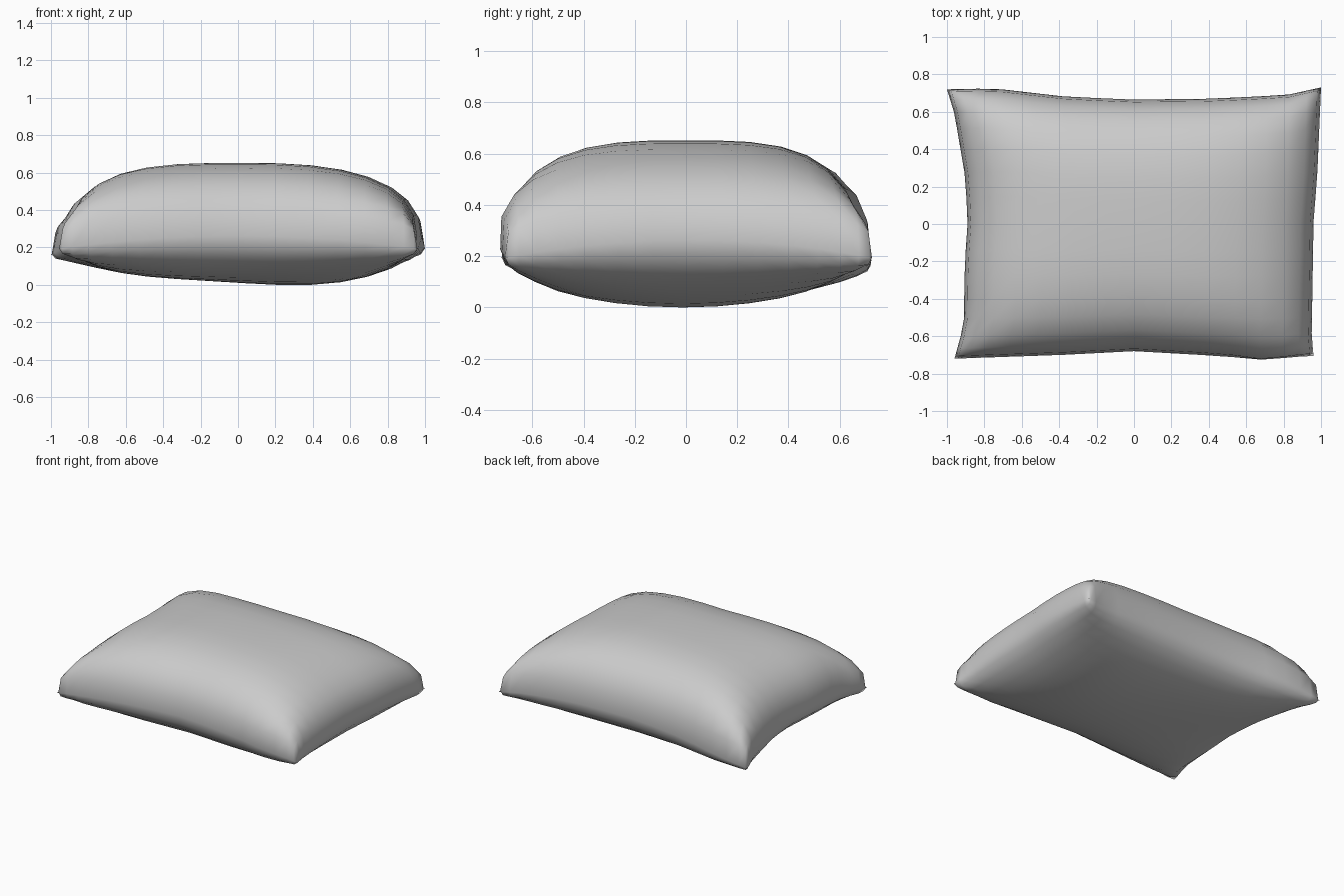
import bpy, bmesh, math
from mathutils import Vector

if "Cube" in bpy.data.objects:
    bpy.data.objects.remove(bpy.data.objects["Cube"])

N = 16  # segments per side

# Seam outline: (parameter along side, coordinate) seen from above
LEFT = [(-1, -.96), (-.75, -.91), (-.3, -.905), (0, -.89), (.33, -.90), (.82, -.96), (1, -1.0)]
RIGHT = [(-1, .96), (-.85, .95), (0, .96), (.35, .98), (1, 1.0)]
FRONT = [(-1, -.72), (-.4, -.70), (0, -.68), (.37, -.70), (.72, -.71), (1, -.705)]
BACK = [(-1, .72), (-.75, .725), (-.36, .68), (0, .665), (.42, .67), (.82, .69), (1, .73)]


def interp(pts, t):
    for (a, va), (b, vb) in zip(pts, pts[1:]):
        if t <= b:
            return va + (vb - va) * (t - a) / (b - a)
    return pts[-1][1]


def puff(t, p, q):
    return max(1e-6, 1 - abs(t) ** p) ** q


def blend(a, b):
    # fuller towards the corners than a plain product
    return (a ** -2 + b ** -2 - 1) ** -.5


def point(u, v, top):
    x = interp(LEFT, v) * (1 - u) / 2 + interp(RIGHT, v) * (1 + u) / 2
    y = interp(FRONT, u) * (1 - v) / 2 + interp(BACK, u) * (1 + v) / 2
    # seam arches up between the corners
    seam = .195 - .008 * (1 - u) * (1 + v) + .07 * (1 - u * u * v * v)
    if top:
        h = blend(puff(u, 3.4 if u < 0 else 2.7, .42), puff(v, 3.1 if v < 0 else 3.4, .42))
        z = seam + (.655 - seam) * h
    else:
        floor = .04 - .04 * math.exp(-((u - .35) ** 2 + v * v) / .35)
        z = seam - (seam - floor) * blend(puff(u, 4, .5), puff(v, 3.7, .5))
    # soft bulge low on the front right
    d = (Vector((x, y, z)) - Vector((.69, -.71, .34))).length
    y -= .025 * math.exp(-(d / .16) ** 2)
    return (x, y, z)


# Cushion: two inflated panels joined along the seam
params = [math.sin((i / N * 2 - 1) * math.pi / 2) for i in range(N + 1)]
bm = bmesh.new()
for top in (True, False):
    grid = [[bm.verts.new(point(u, v, top)) for u in params] for v in params]
    for j in range(N):
        for i in range(N):
            quad = [grid[j][i], grid[j][i + 1], grid[j + 1][i + 1], grid[j + 1][i]]
            bm.faces.new(quad if top else quad[::-1])
bmesh.ops.remove_doubles(bm, verts=bm.verts, dist=.004)
low = min(v.co.z for v in bm.verts)
bmesh.ops.translate(bm, verts=bm.verts, vec=(0, 0, -low))
for f in bm.faces:
    f.smooth = True
bmesh.ops.recalc_face_normals(bm, faces=bm.faces)

mesh = bpy.data.meshes.new("cushion")
bm.to_mesh(mesh)
bm.free()
bpy.context.collection.objects.link(bpy.data.objects.new("cushion", mesh))
